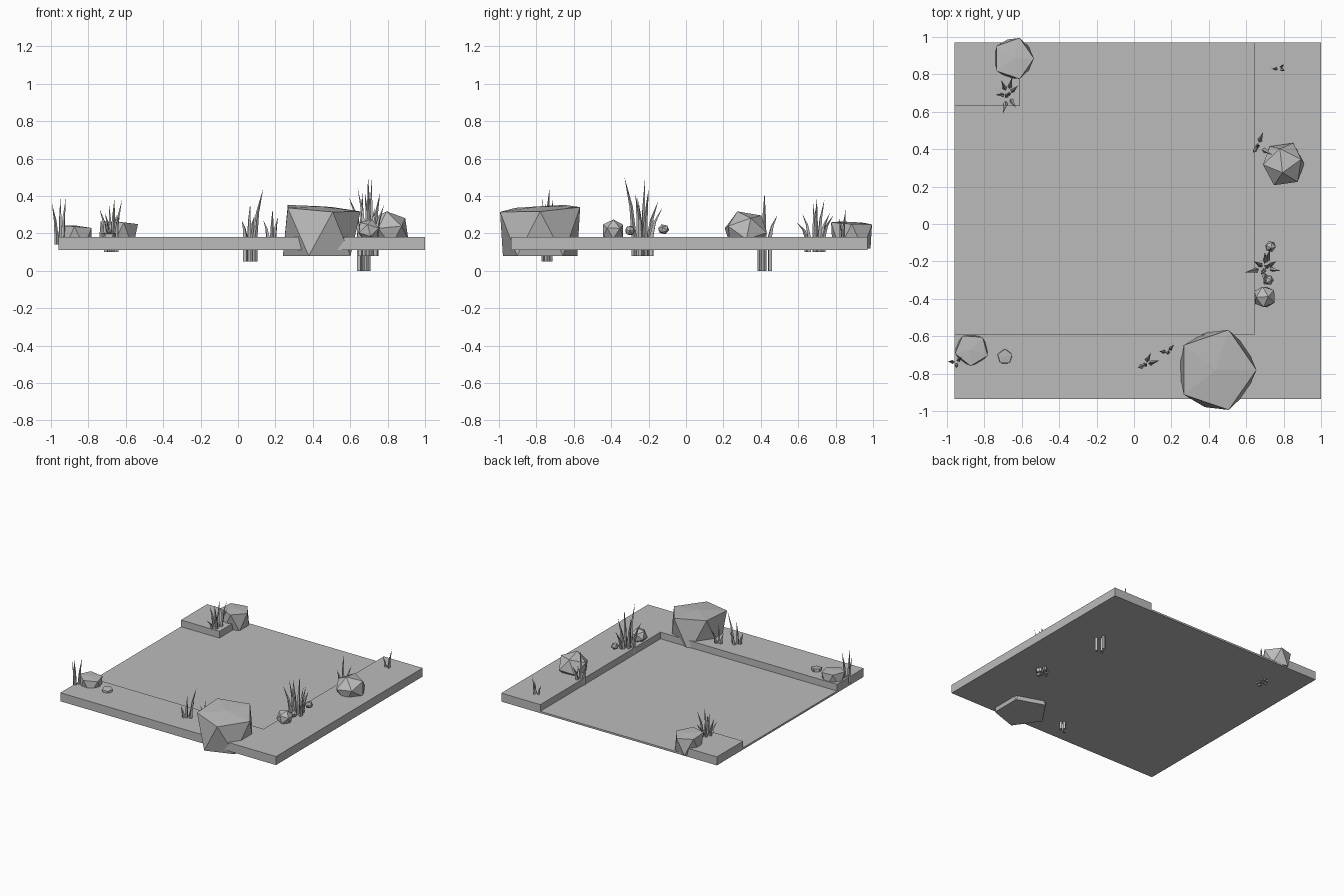
import bpy
import bmesh
from math import sin, cos, radians
from mathutils import Vector, Euler

if "Cube" in bpy.data.objects:
    bpy.data.objects.remove(bpy.data.objects["Cube"], do_unlink=True)

# One plain stone colour for everything
GREY = (0.5, 0.5, 0.5, 1.0)
stone = bpy.data.materials.new("plain_grey")
stone.use_nodes = True
stone.diffuse_color = GREY
stone.node_tree.nodes["Principled BSDF"].inputs["Base Color"].default_value = GREY
stone.node_tree.nodes["Principled BSDF"].inputs["Roughness"].default_value = 0.9

BASE, FLOOR, TOP = 0.11, 0.125, 0.18


def finish(name, bm):
    bmesh.ops.recalc_face_normals(bm, faces=bm.faces)
    mesh = bpy.data.meshes.new(name)
    bm.to_mesh(mesh)
    bm.free()
    mesh.materials.append(stone)
    obj = bpy.data.objects.new(name, mesh)
    bpy.context.collection.objects.link(obj)
    return obj


def slab(name, outline, top):
    """Flat outline extruded up from the underside."""
    bm = bmesh.new()
    face = bm.faces.new([bm.verts.new((x, y, BASE)) for x, y in outline])
    grown = bmesh.ops.extrude_face_region(bm, geom=[face], use_keep_orig=True)
    for v in grown["geom"]:
        if isinstance(v, bmesh.types.BMVert):
            v.co.z = top
    finish(name, bm)


def block_rock(name, centre, size, turn, bottom, top, tilt):
    """Five-sided boulder: tilted fan top, zigzag walls, flat underside."""
    bm = bmesh.new()
    upper, lower = [], []
    for i in range(5):
        a = radians(turn + 72 * i)
        x, y = size[0] * cos(a), size[1] * sin(a)
        z = top + tilt[0] * x + tilt[1] * y
        upper.append(bm.verts.new((centre[0] + x, centre[1] + y, z)))
        b = a + radians(36)
        lower.append(bm.verts.new((centre[0] + 0.93 * size[0] * cos(b),
                                   centre[1] + 0.93 * size[1] * sin(b), bottom)))
    peak = bm.verts.new((*centre, top + 0.06 * size[0]))
    for i in range(5):
        j = (i + 1) % 5
        bm.faces.new((upper[i], upper[j], peak))
        bm.faces.new((upper[i], lower[i], upper[j]))
        bm.faces.new((lower[i], lower[j], upper[j]))
    bm.faces.new(lower)
    finish(name, bm)


def round_rock(name, centre, size, turn):
    """Faceted twenty-sided stone."""
    bm = bmesh.new()
    bmesh.ops.create_icosphere(bm, subdivisions=1, radius=1)
    spin = Euler([radians(t) for t in turn]).to_matrix()
    for v in bm.verts:
        p = spin @ v.co
        v.co = Vector(centre) + Vector([p[k] * size[k] for k in range(3)])
    finish(name, bm)


def grass(name, root, depth, tips, width=0.013):
    """Clump of bent, tapering blades with stems sunk into the ground."""
    bm = bmesh.new()
    for n, tip in enumerate(tips):
        tip = Vector(tip)
        foot = Vector((*root, depth)).lerp(Vector((tip.x, tip.y, depth)), 0.45)
        ground = Vector((foot.x, foot.y, TOP))
        bend = ground.lerp(tip, 0.5)
        bend.x, bend.y = ground.lerp(tip, 0.3).xy
        rings = []
        for point, r in ((foot, width), (ground, width), (bend, width * 0.65)):
            rings.append([bm.verts.new(point + Vector((r * cos(n + k * 1.571),
                                                       r * sin(n + k * 1.571), 0)))
                          for k in range(4)])
        end = bm.verts.new(tip)
        bm.faces.new(rings[0])
        for k in range(4):
            m = (k + 1) % 4
            for low, high in zip(rings, rings[1:]):
                bm.faces.new((low[k], low[m], high[m], high[k]))
            bm.faces.new((rings[-1][k], rings[-1][m], end))
    finish(name, bm)


# Ground: sunken floor, raised border on two sides and a raised corner
L, R, F, B = -0.96, 1.0, -0.935, 0.97
INNER_X, INNER_Y = 0.645, -0.59
slab("sunken_floor", [(L, INNER_Y), (INNER_X, INNER_Y), (INNER_X, B), (L, B)], FLOOR)
slab("raised_border", [(L, F), (R, F), (R, B), (INNER_X, B),
                       (INNER_X, INNER_Y), (L, INNER_Y)], TOP)
slab("raised_corner", [(L, 0.63), (-0.61, 0.63), (-0.61, B), (L, B)], TOP)

# Boulders
block_rock("front_boulder", (0.44, -0.78), (0.215, 0.225), 0, 0.08, 0.332, (-0.07, 0.06))
block_rock("back_boulder", (-0.645, 0.885), (0.11, 0.115), 0, 0.12, 0.255, (-0.05, -0.05))
block_rock("left_boulder", (-0.868, -0.672), (0.092, 0.087), 50, 0.13, 0.236, (-0.08, 0.0))
block_rock("flat_pebble", (-0.69, -0.71), (0.041, 0.041), 90, 0.15, 0.2, (0.0, 0.1))
round_rock("right_boulder", (0.8, 0.32, 0.215), (0.122, 0.125, 0.11), (18, -12, 25))
round_rock("side_stone", (0.698, -0.39, 0.215), (0.064, 0.064, 0.062), (10, 15, 40))
round_rock("small_stone", (0.73, -0.12, 0.222), (0.031, 0.031, 0.028), (20, 0, 0))
round_rock("tiny_stone", (0.72, -0.3, 0.215), (0.028, 0.028, 0.028), (0, 30, 0))

# Grass clumps
grass("front_grass", (0.055, -0.755), 0.05,
      [(0.135, -0.73, 0.44), (0.065, -0.75, 0.36), (0.02, -0.77, 0.27), (0.09, -0.69, 0.3)])
grass("front_small_grass", (0.18, -0.685), 0.12,
      [(0.185, -0.69, 0.33), (0.135, -0.68, 0.27), (0.215, -0.645, 0.29)], 0.011)
grass("right_grass", (0.66, 0.415), 0.0,
      [(0.665, 0.42, 0.42), (0.69, 0.49, 0.3), (0.635, 0.38, 0.29), (0.74, 0.37, 0.27)])
grass("back_right_grass", (0.78, 0.83), 0.13,
      [(0.8, 0.855, 0.33), (0.735, 0.83, 0.26), (0.805, 0.82, 0.29)], 0.009)
grass("side_grass", (0.705, -0.235), 0.08,
      [(0.695, -0.33, 0.505), (0.715, -0.22, 0.49), (0.59, -0.26, 0.4), (0.76, -0.2, 0.42),
       (0.64, -0.2, 0.44), (0.78, -0.25, 0.35), (0.7, -0.15, 0.37), (0.73, -0.125, 0.34),
       (0.68, -0.27, 0.41)], 0.014)
grass("corner_grass", (-0.675, 0.69), 0.1,
      [(-0.66, 0.7, 0.39), (-0.62, 0.74, 0.38), (-0.74, 0.69, 0.33), (-0.7, 0.59, 0.26),
       (-0.63, 0.62, 0.31), (-0.71, 0.77, 0.31), (-0.65, 0.79, 0.3), (-0.69, 0.68, 0.36)], 0.012)
grass("left_grass", (-0.95, -0.74), 0.14,
      [(-0.995, -0.735, 0.36), (-0.95, -0.77, 0.39), (-0.92, -0.71, 0.39)], 0.011)
